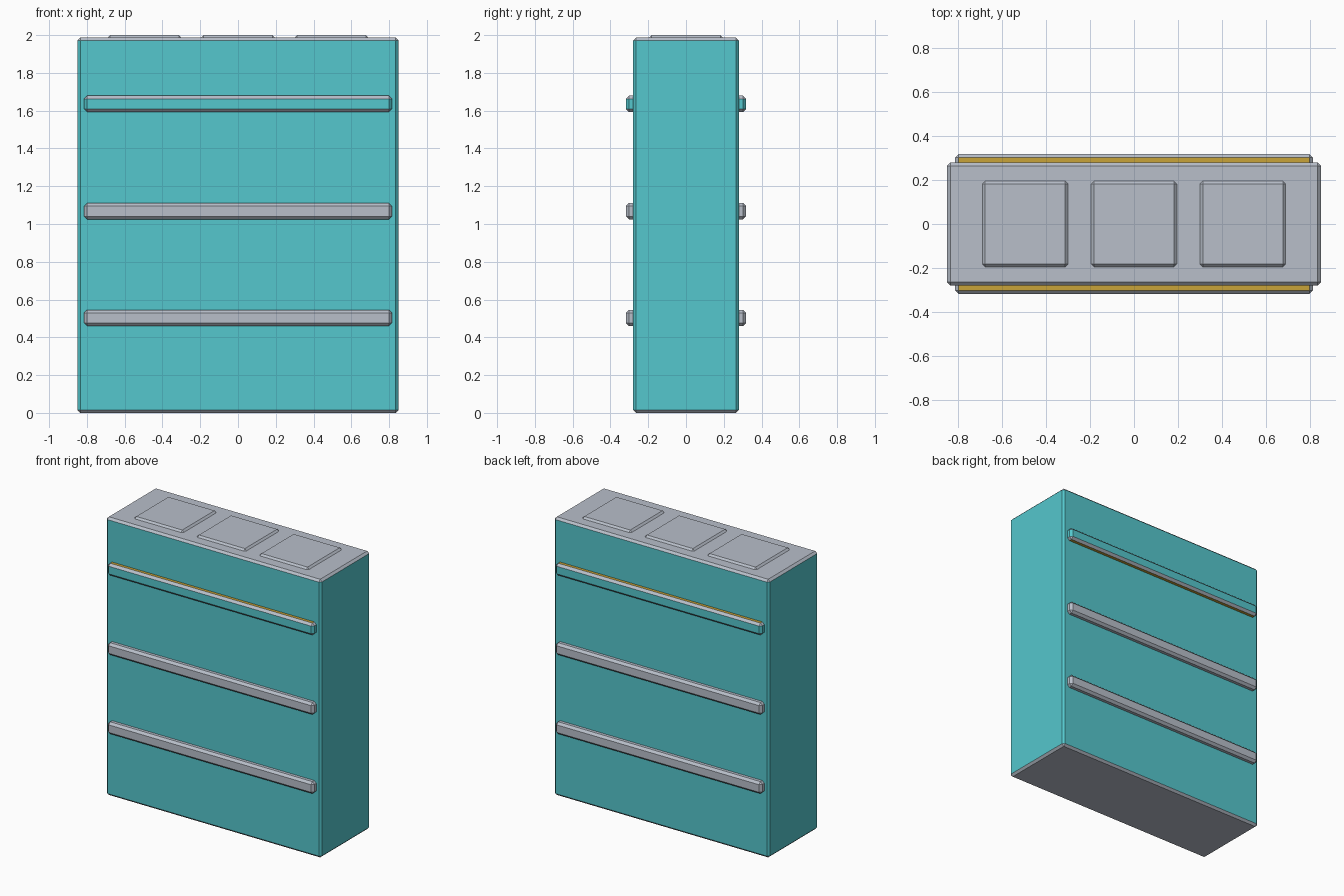
import bpy

cube = bpy.data.objects.get("Cube")
if cube:
    bpy.data.objects.remove(cube, do_unlink=True)


def material(name, rgb):
    mat = bpy.data.materials.new(name)
    mat.use_nodes = True
    mat.diffuse_color = (*rgb, 1)
    mat.node_tree.nodes["Principled BSDF"].inputs["Base Color"].default_value = (*rgb, 1)
    return mat


teal = material("teal", (0.09, 0.57, 0.61))
grey = material("pale grey", (0.48, 0.52, 0.59))
gold = material("gold", (0.58, 0.37, 0.04))


def box(name, low, high, bevel, mats, rule=None):
    """Chamfered box between two corners; rule picks a material from the face normal."""
    size = [h - l for l, h in zip(low, high)]
    centre = [(h + l) / 2 for l, h in zip(low, high)]
    bpy.ops.mesh.primitive_cube_add(size=1, location=centre)
    obj = bpy.context.object
    obj.name = name
    obj.scale = size
    bpy.ops.object.transform_apply(location=False, rotation=False, scale=True)
    mod = obj.modifiers.new("chamfer", 'BEVEL')
    mod.width = bevel
    mod.segments = 1
    bpy.ops.object.modifier_apply(modifier=mod.name)
    for mat in mats:
        obj.data.materials.append(mat)
    if rule:
        for face in obj.data.polygons:
            face.material_index = rule(face.normal)
    return obj


# Main block: teal walls, grey top, base and their chamfers
box("body", (-0.85, -0.28, 0), (0.85, 0.28, 1.987), 0.015, [teal, grey],
    lambda n: int(abs(n.z) > 0.3))

# Three raised pads on the top
for i, x in enumerate((-0.495, 0, 0.495)):
    box(f"top_pad_{i + 1}", (x - 0.195, -0.195, 1.95), (x + 0.195, 0.195, 2), 0.013, [grey])


# Upper rail: teal sides, gold top and underside, grey chamfers between
def upper_rule(n):
    return 2 if abs(n.z) > 0.9 else int(abs(n.z) > 0.3)


# Rails across the front and back
for side, sign in (("front", -1), ("back", 1)):
    y0, y1 = sorted((sign * 0.25, sign * 0.318))
    for level, z in (("lower", 0.46), ("middle", 1.025), ("upper", 1.593)):
        upper = level == "upper"
        box(f"{side}_{level}_rail", (-0.815, y0, z), (0.815, y1, z + 0.086), 0.016,
            [teal, grey, gold] if upper else [grey], upper_rule if upper else None)
